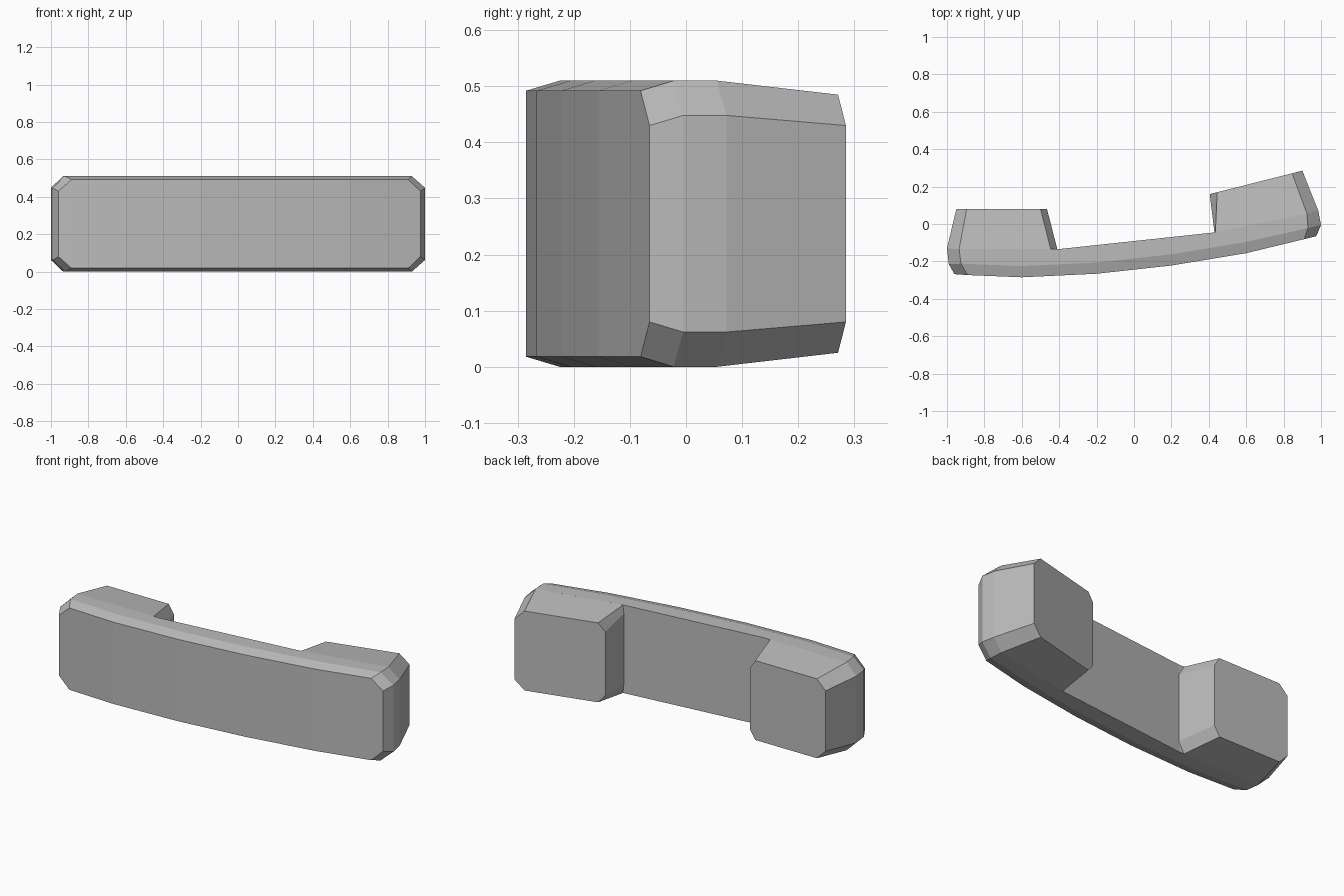
import bpy
import bmesh

HEIGHT = 0.51

cube = bpy.data.objects.get("Cube")
if cube:
    bpy.data.objects.remove(cube, do_unlink=True)

grey = bpy.data.materials.new("plain grey")
grey.use_nodes = True
grey.diffuse_color = (0.5, 0.5, 0.5, 1)
grey.node_tree.nodes["Principled BSDF"].inputs["Base Color"].default_value = (0.5, 0.5, 0.5, 1)


def loft(name, sections):
    """Loft sections from front to back; each is a row of (x, y, z margin) columns."""
    bm = bmesh.new()
    rings = []
    for columns in sections:
        top = [bm.verts.new((x, y, HEIGHT - m)) for x, y, m in columns]
        bottom = [bm.verts.new((x, y, m)) for x, y, m in columns]
        rings.append((top, bottom))
    # Bridge each section to the next
    for (t0, b0), (t1, b1) in zip(rings, rings[1:]):
        loop0, loop1 = t0 + b0[::-1], t1 + b1[::-1]
        for i in range(len(loop0)):
            j = (i + 1) % len(loop0)
            bm.faces.new((loop0[i], loop0[j], loop1[j], loop1[i]))
    # Close the front and back with upright strips
    for top, bottom in (rings[0], rings[-1]):
        for i in range(len(top) - 1):
            bm.faces.new((top[i], top[i + 1], bottom[i + 1], bottom[i]))
    bmesh.ops.recalc_face_normals(bm, faces=bm.faces)
    mesh = bpy.data.meshes.new(name)
    bm.to_mesh(mesh)
    bm.free()
    mesh.materials.append(grey)
    obj = bpy.data.objects.new(name, mesh)
    bpy.context.collection.objects.link(obj)
    return obj


# Curved bar: front face, widened band behind it, then the straight back
curve = [(-0.6, -0.285), (-0.2, -0.266), (0.2, -0.222), (0.6, -0.156)]
front = [(-0.96, -0.268, 0.08), (-0.89, -0.273, 0.018),
         *[(x, y, 0.018) for x, y in curve],
         (0.91, -0.081, 0.018), (0.975, -0.065, 0.08)]
band = [(-0.99, -0.215, 0.062), (-0.925, -0.212, 0),
        *[(x, y + 0.06, 0) for x, y in curve],
        (0.93, -0.022, 0), (1.0, -0.005, 0.062)]
left_side = [(-1.0, -0.13, 0.062), (-0.935, -0.135, 0)]
right_side = [(0.925, 0.055, 0), (0.985, 0.072, 0.062)]
back = [*left_side, (-0.445, -0.135, 0), (-0.41, -0.135, 0),
        (0.43, -0.045, 0), (0.45, -0.04, 0), *right_side]
loft("curved_bar", [front, band, back])

# End pads rising from the back of the bar
loft("right_pad", [
    [*left_side, (-0.445, -0.135, 0), (-0.41, -0.135, 0.06)],
    [(-0.95, 0.08, 0.08), (-0.895, 0.08, 0.025), (-0.5, 0.08, 0.025), (-0.465, 0.08, 0.08)],
])
loft("left_pad", [
    [(0.43, -0.045, 0.05), (0.435, -0.044, 0), *right_side],
    [(0.405, 0.16, 0.07), (0.445, 0.17, 0.025), (0.845, 0.271, 0.025), (0.9, 0.285, 0.08)],
])
